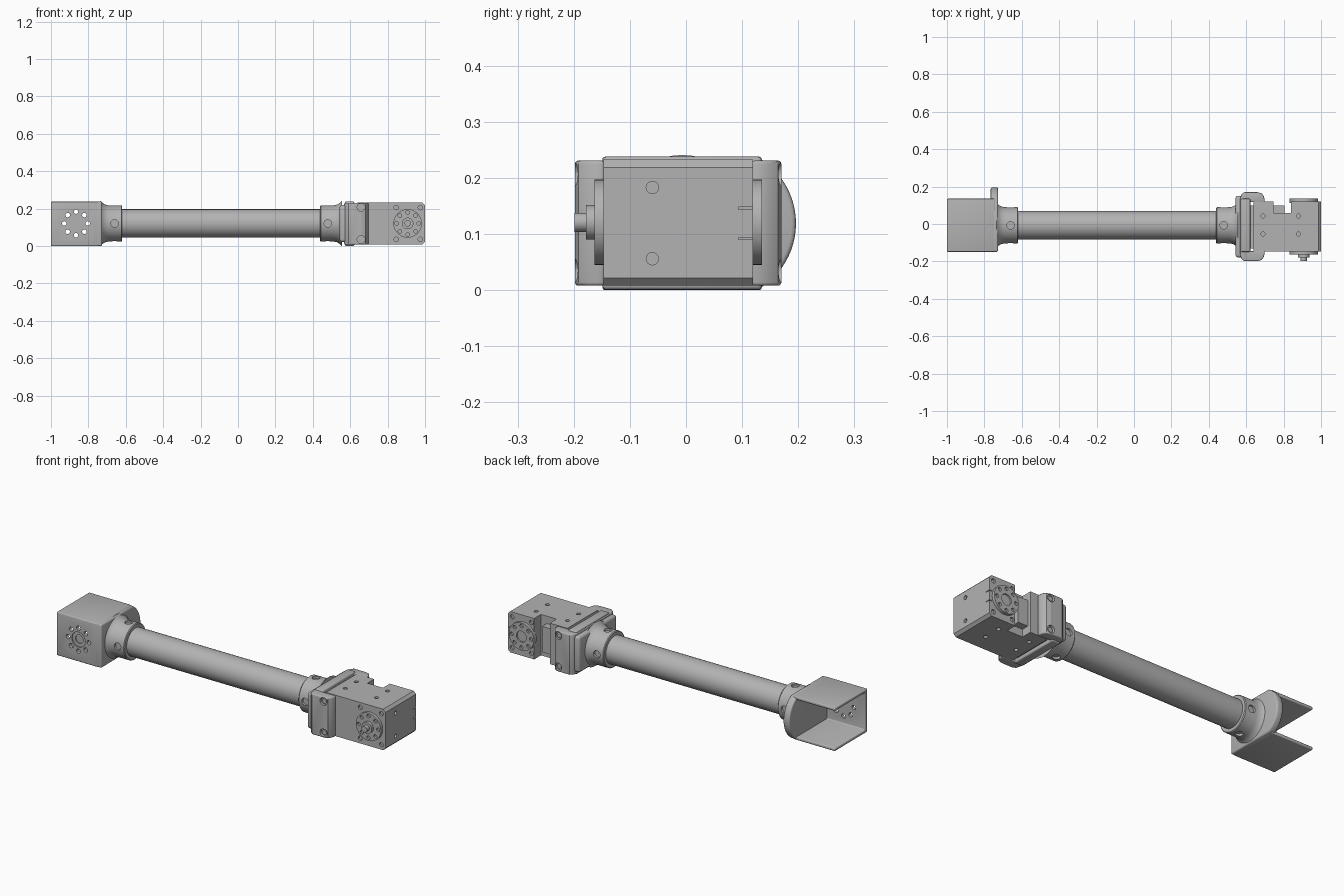
import bpy, bmesh
from math import sin, cos, pi, radians
from mathutils import Vector

if "Cube" in bpy.data.objects:
    bpy.data.objects.remove(bpy.data.objects["Cube"])

ZC = 0.121          # height of the arm axis
YT = -0.007         # tube axis
YS = -0.014         # servo centre line
grey = bpy.data.materials.new("satin_grey")
grey.use_nodes = True
grey.diffuse_color = (0.45, 0.45, 0.45, 1)
grey.node_tree.nodes["Principled BSDF"].inputs["Base Color"].default_value = (0.45, 0.45, 0.45, 1)
parts = []


def place(axis, a, u, v):
    return {"x": (a, u, v), "y": (u, a, v), "z": (u, v, a)}[axis]


def add_prism(bm, pts, axis, lo, hi):
    """Extrude a 2D outline along an axis."""
    rings = [[bm.verts.new(place(axis, a, u, v)) for u, v in pts] for a in (lo, hi)]
    faces = [bm.faces.new(r) for r in rings]
    n = len(pts)
    for i in range(n):
        j = (i + 1) % n
        faces.append(bm.faces.new((rings[0][i], rings[0][j], rings[1][j], rings[1][i])))
    bmesh.ops.recalc_face_normals(bm, faces=faces)


def finish(bm, name):
    bmesh.ops.recalc_face_normals(bm, faces=bm.faces[:])
    me = bpy.data.meshes.new(name)
    bm.to_mesh(me)
    bm.free()
    me.materials.append(grey)
    ob = bpy.data.objects.new(name, me)
    bpy.context.collection.objects.link(ob)
    parts.append(ob)
    return ob


def bake(ob):
    """Turn the modifiers into real mesh."""
    dg = bpy.context.evaluated_depsgraph_get()
    me = bpy.data.meshes.new_from_object(ob.evaluated_get(dg))
    ob.modifiers.clear()
    ob.data = me


def prism(name, pts, axis, lo, hi, bevel=0.0):
    bm = bmesh.new()
    add_prism(bm, pts, axis, lo, hi)
    ob = finish(bm, name)
    if bevel:
        m = ob.modifiers.new("bevel", "BEVEL")
        m.width, m.segments, m.angle_limit = bevel, 3, radians(40)
        bake(ob)
    return ob


def circle(u, v, r, n=24):
    return [(u + r * cos(2 * pi * i / n), v + r * sin(2 * pi * i / n)) for i in range(n)]


def rect(u0, u1, v0, v1):
    return [(u0, v0), (u1, v0), (u1, v1), (u0, v1)]


def ring(u, v, radius, r, n=8):
    return [circle(u + radius * cos(2 * pi * i / n), v + radius * sin(2 * pi * i / n), r, 16)
            for i in range(n)]


def cut(ob, shapes):
    """Subtract separate prisms given as (outline, axis, lo, hi)."""
    bm = bmesh.new()
    for s in shapes:
        add_prism(bm, *s)
    cutter = finish(bm, "cutter")
    parts.remove(cutter)
    cutter.hide_render = True
    m = ob.modifiers.new("cut", "BOOLEAN")
    m.operation, m.solver, m.object = "DIFFERENCE", "EXACT", cutter
    bake(ob)
    bpy.data.objects.remove(cutter)


def lathe(name, profile):
    """Spin (x, radius) points around the tube axis."""
    bm = bmesh.new()
    vs = [bm.verts.new((x, YT, ZC + r)) for x, r in profile]
    es = [bm.edges.new((a, b)) for a, b in zip(vs, vs[1:] + vs[:1])]
    bmesh.ops.spin(bm, geom=vs + es, cent=(0, YT, ZC), axis=(1, 0, 0),
                   angle=2 * pi, steps=48)
    bmesh.ops.remove_doubles(bm, verts=bm.verts[:], dist=1e-5)
    return finish(bm, name)


# Main tube, hollow
lathe("main_tube", [(-0.7, 0.076), (0.52, 0.076), (0.52, 0.064), (-0.7, 0.064)])

# Flared collars with four screw recesses each
for name, wide, s in (("bracket_collar", -0.735, 1), ("clamp_collar", 0.555, -1)):
    prof = [(0, 0.12), (0.01, 0.11), (0.024, 0.101), (0.042, 0.097),
            (0.112, 0.097), (0.116, 0.093), (0.116, 0.074), (0, 0.074)]
    collar = lathe(name, [(wide + s * d, r) for d, r in prof])
    x = wide + s * 0.075
    cuts = []
    for e in (-1, 1):
        for axis, c, o in (("y", YT, ZC), ("z", ZC, YT)):
            lo, hi = sorted((c + e * 0.084, c + e * 0.12))
            cuts.append((circle(x, o, 0.02), axis, lo, hi))
    cut(collar, cuts)

# Bracket: front wall with top and bottom plates, open at the back and the end
c_shape = [(0.135, 0.0), (-0.149, 0.0), (-0.149, 0.238), (0.135, 0.238),
           (0.135, 0.221), (-0.13, 0.221), (-0.13, 0.017), (0.135, 0.017)]
bracket = prism("bracket", c_shape, "x", -1.0, -0.745, 0.005)
cut(bracket, [(h, "y", -0.2, -0.1) for h in ring(-0.866, ZC, 0.063, 0.012)]
    + [(circle(-0.866, ZC, 0.041), "y", -0.2, -0.142)])
cut(bracket, [(circle(-0.866, ZC, 0.023), "y", -0.2, -0.136)])

# Bracket end plate with a bowed back edge
arc = [(0.06 + 0.136 * cos(a), ZC - 0.002 + 0.136 * sin(a))
       for a in [radians(-60 + 5 * i) for i in range(25)]]
prism("bracket_end_plate", [(-0.149, 0.238), (-0.149, 0.0)] + arc, "x", -0.766, -0.727, 0.008)

# Clamp: base, raised rim and a U-shaped body around the servo
prism("clamp_base", rect(YS - 0.165, YS + 0.165, 0.022, 0.22), "x", 0.543, 0.6, 0.014)
prism("clamp_rim", rect(-0.149, 0.135, 0.001, 0.238), "x", 0.572, 0.622, 0.007)
half = [(0.568, 0.15), (0.573, 0.172), (0.59, 0.184), (0.66, 0.184), (0.682, 0.178),
        (0.694, 0.162), (0.698, 0.145), (0.698, 0.131), (0.62, 0.131)]
u_shape = [(x, YS + y) for x, y in half] + [(x, YS - y) for x, y in reversed(half)]
clamp = prism("clamp_body", u_shape, "z", 0.008, 0.231, 0.006)
sites = [(e, z) for e in (-1, 1) for z in (0.035, 0.207)]


def sided(e, near, far):
    return sorted((YS + e * near, YS + e * far))


cut(clamp, [(circle(0.658, z, 0.021), "y", *sided(e, 0.17, 0.22)) for e, z in sites])
for e, z in sites:
    prism("clamp_screw", circle(0.658, z, 0.014, 16), "y", *sided(e, 0.16, 0.177))

# Servo body: notched plan, chamfered far end
plan = [(0.638, -0.147), (1.0, -0.147), (1.0, 0.119), (0.84, 0.119),
        (0.84, 0.06), (0.745, 0.06), (0.745, 0.119), (0.638, 0.119)]
bm = bmesh.new()
add_prism(bm, plan, "z", 0.008, 0.233)
ends = [e for e in bm.edges if all(v.co.x > 0.99 for v in e.verts)
        and abs(e.verts[0].co.y - e.verts[1].co.y) > 0.1]
bmesh.ops.bevel(bm, geom=ends, offset=0.014, segments=1, affect="EDGES")
servo = finish(bm, "servo_body")
holes = [(circle(x, y, 0.011, 16), "z", lo, hi) for x in (0.69, 0.88) for y in (-0.053, 0.043)
         for lo, hi in ((-0.05, 0.02), (0.221, 0.3))]
holes += [(circle(-0.06, z, 0.011, 16), "x", 0.985, 1.05) for z in (0.056, 0.183)]
holes += [(circle(x, z, 0.012, 16), "y", *sided(e, 0.123, 0.2)) for e in (-1, 1)
          for x in (0.846 if e < 0 else 0.858, 0.975) for z in (0.036, 0.206)]
holes += [(rect(0.094, 0.15, z - 0.002, z + 0.002), "x", 0.985, 1.05) for z in (0.092, 0.146)]
cut(servo, holes)
prism("servo_neck", rect(-0.13, 0.1, 0.02, 0.22), "x", 0.61, 0.645)
prism("servo_core", rect(0.74, 0.805, 0.05, 0.192), "y", 0.05, 0.1)

# Output horns on both sides, hub and shaft on the front
HX = 0.907
for name, e in (("front_horn", -1), ("back_horn", 1)):
    horn = prism(name, circle(HX, ZC, 0.076, 48), "y", *sided(e, 0.125, 0.149))
    cut(horn, [(h, "y", *sided(e, 0.138, 0.2)) for h in ring(HX, ZC, 0.059, 0.01)])
cut(horn, [(circle(HX, ZC, 0.03), "y", *sided(1, 0.141, 0.2))])
prism("horn_hub", circle(HX, ZC, 0.031, 32), "y", -0.178, -0.155)
prism("output_shaft", circle(HX, ZC, 0.017), "y", -0.199, -0.17)

# Smooth the round surfaces, keep edges crisp
bpy.ops.object.select_all(action="DESELECT")
for ob in parts:
    ob.select_set(True)
bpy.context.view_layer.objects.active = parts[0]
bpy.ops.object.shade_smooth_by_angle(angle=radians(32))
